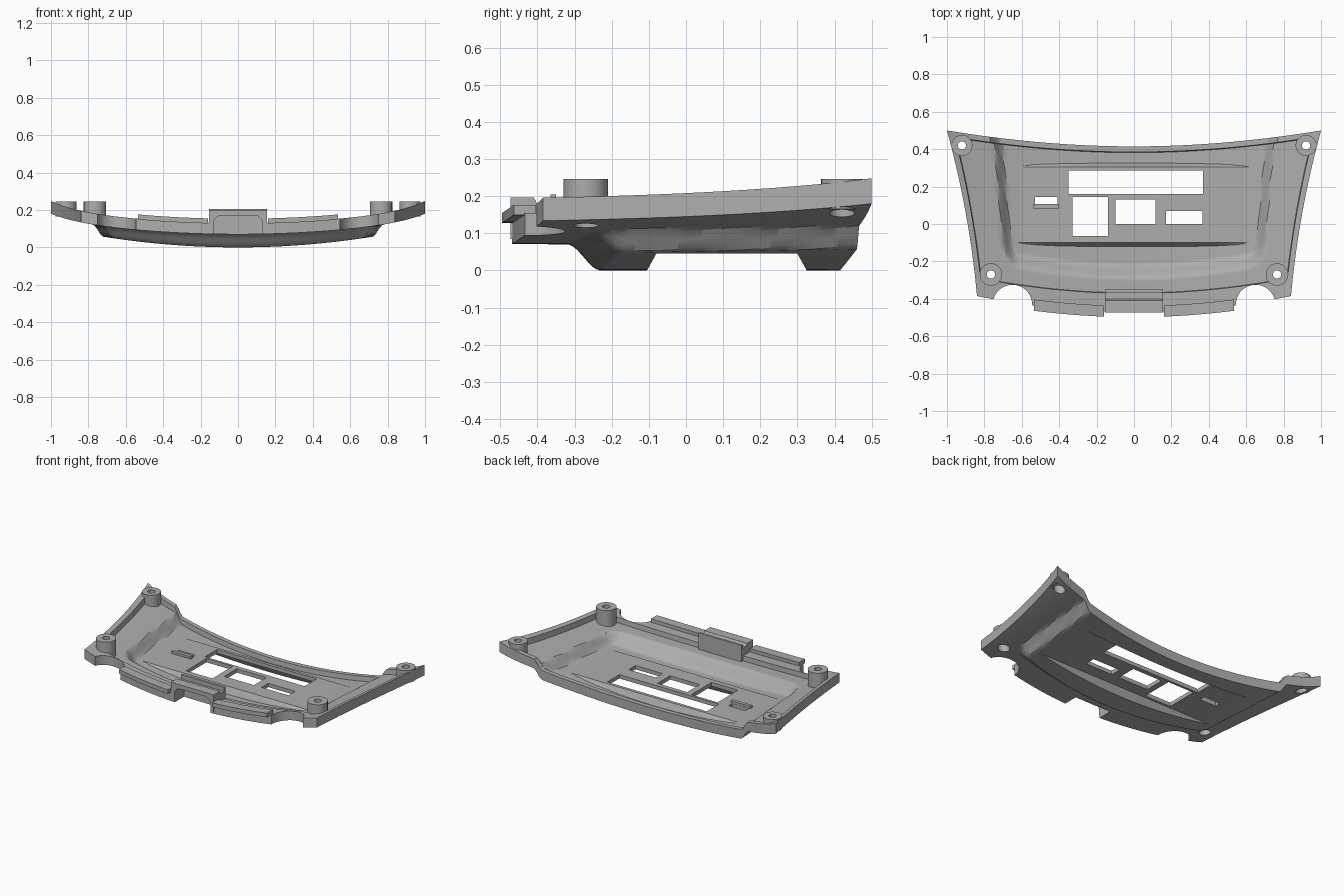
import bpy, bmesh, math
from mathutils import Matrix

cube = bpy.data.objects.get("Cube")
if cube:
    bpy.data.objects.remove(cube)

grey = bpy.data.materials.new("plain_grey")
grey.use_nodes = True
COLOUR = (0.42, 0.42, 0.42, 1)
grey.diffuse_color = COLOUR
grey.node_tree.nodes["Principled BSDF"].inputs["Base Color"].default_value = COLOUR


def make_object(name, bm):
    bmesh.ops.recalc_face_normals(bm, faces=bm.faces)
    mesh = bpy.data.meshes.new(name)
    bm.to_mesh(mesh)
    bm.free()
    mesh.materials.append(grey)
    ob = bpy.data.objects.new(name, mesh)
    bpy.context.scene.collection.objects.link(ob)
    return ob


def loft(bm, sections):
    """Closed solid through matching rings of points."""
    rings = [[bm.verts.new(p) for p in s] for s in sections]
    n = len(rings[0])
    for a, b in zip(rings, rings[1:]):
        for i in range(n):
            j = (i + 1) % n
            bm.faces.new((a[i], a[j], b[j], b[i]))
    bm.faces.new(rings[0][::-1])
    bm.faces.new(rings[-1])


def box(bm, x0, x1, y0, y1, z0, z1):
    loft(bm, [[(x, y0, z0), (x, y1, z0), (x, y1, z1), (x, y0, z1)] for x in (x0, x1)])


def cylinder(bm, x, y, r, z0, z1):
    bmesh.ops.create_cone(bm, cap_ends=True, segments=40, radius1=r, radius2=r,
                          depth=z1 - z0, matrix=Matrix.Translation((x, y, (z0 + z1) / 2)))


def lerp(a, b, t):
    return a + (b - a) * t


def spaced(a, b, n):
    return [lerp(a, b, i / (n - 1)) for i in range(n)]


# Outline and height rules of the shell
def front_edge(x):
    return -0.47 + 0.12 * x * x


def back_edge(x):
    return 0.415 + 0.085 * x * x


def half_width(y):
    s = (y + 0.38) / 0.88
    return 0.84 + 0.08 * s + 0.08 * s * s


def pan_height(x):
    return 0.11 * x * x


def flange_height(x):
    return 0.07 + 0.08 * x * x + 0.03 * x ** 8


def base_height(x, y, grow):
    """Underside height: curved pan blending up to the flange."""
    side = (abs(x) - (0.65 + 0.085 * (y + 0.13)) - grow) / 0.055 + 0.4
    front = (-0.21 + 0.15 * x * x - y - grow) / 0.09 + 0.4
    d = min(1, max(0, math.hypot(max(side, 0), max(front, 0)) - 0.4))
    return lerp(pan_height(x), flange_height(x), d * d * (3 - 2 * d))


# Shell: upper and lower skins joined round the border, with a raised rim
half = [0.967, 1.0]
us = [-u for u in half[::-1]] + spaced(-0.963, 0.963, 116) + half
vs = spaced(0, 0.112, 7) + spaced(0.115, 0.962, 84) + [0.966, 1]
bm = bmesh.new()
lower, upper = [], []
for v in vs:
    low_row, up_row = [], []
    for u in us:
        y = lerp(front_edge(0.84 * u), back_edge(u), v)
        x = u * half_width(y)
        low = base_height(x, y, 0.02)
        rim = abs(u) > 0.965 or v > 0.964 or v < 0.113
        up = low + 0.06 + 0.008 * x ** 8 if rim else base_height(x, y, 0) + 0.028
        low_row.append(bm.verts.new((x, y, low)))
        up_row.append(bm.verts.new((x, y, up)))
    lower.append(low_row)
    upper.append(up_row)
for g in (lower, upper):
    for a, b in zip(g, g[1:]):
        for i in range(len(us) - 1):
            bm.faces.new((a[i], a[i + 1], b[i + 1], b[i]))


def border(g):
    return (g[0] + [r[-1] for r in g[1:]] + g[-1][-2::-1]
            + [r[0] for r in g[-2:0:-1]])


lo, hi = border(lower), border(upper)
for i in range(len(lo)):
    j = (i + 1) % len(lo)
    bm.faces.new((lo[i], lo[j], hi[j], hi[i]))
shell = make_object("panel_shell", bm)

SCREWS = [(s * x, y, r) for s in (-1, 1) for x, y, r in ((0.92, 0.42, 0.056), (0.765, -0.27, 0.06))]

# Solids joined to the shell: flat instrument slab, screw posts, front hood
add = bmesh.new()
loft(add, [[(x, -0.13, pan_height(x) + 0.01), (x, 0.335, pan_height(x) + 0.01),
            (x, 0.305, 0.07), (x, -0.10, 0.07)] for x in spaced(-0.62, 0.62, 25)])
for x, y, r in SCREWS:
    cylinder(add, x, y, r, flange_height(x) + 0.012, 0.246)
hood = [(-0.472, 0.085), (-0.472, 0.197), (-0.41, 0.197), (-0.40, 0.178),
        (-0.365, 0.178), (-0.365, 0.205), (-0.35, 0.205), (-0.35, 0.085)]
loft(add, [[(x, y, z) for y, z in hood] for x in (-0.155, 0.155)])
add_ob = make_object("joined_solids", add)

# First cutters: underside recess, countersinks, arch below the hood
cut_a = bmesh.new()
recess = [(-0.105, -0.1), (-0.105, 0.0), (-0.08, 0.045), (0.30, 0.045), (0.325, 0.0), (0.325, -0.1)]
loft(cut_a, [[(x, y, z) for y, z in recess] for x in (-0.68, 0.68)])
for x, y, r in SCREWS:
    cylinder(cut_a, x, y, 0.034, 0, flange_height(x) + 0.045)
arch = [(-0.13, -0.1), (0.13, -0.1)]
for cx, start in ((0.09, 0), (-0.09, 90)):
    for k in range(5):
        a = math.radians(start + k * 22.5)
        arch.append((cx + 0.04 * math.cos(a), 0.13 + 0.04 * math.sin(a)))
loft(cut_a, [[(x, y, z) for x, z in arch] for y in (-0.6, -0.372)])
cut_a_ob = make_object("cutter_under", cut_a)

# Second cutters: windows, screw holes, rounded corner notches
cut_b = bmesh.new()
WINDOWS = [(-0.35, 0.37, 0.16, 0.285), (-0.33, -0.14, -0.065, 0.145),
           (-0.10, 0.115, 0.0, 0.13), (0.17, 0.365, 0.0, 0.07),
           (-0.53, -0.41, 0.107, 0.145)]
for x0, x1, y0, y1 in WINDOWS:
    box(cut_b, x0, x1, y0, y1, -0.2, 0.4)
for x, y, r in SCREWS:
    cylinder(cut_b, x, y, 0.022, -0.2, 0.5)
for s in (-1, 1):
    cylinder(cut_b, s * 0.65, -0.43, 0.105, -0.2, 0.5)
cut_b_ob = make_object("cutter_through", cut_b)

bpy.context.view_layer.objects.active = shell
shell.select_set(True)
for op, tool in (("UNION", add_ob), ("DIFFERENCE", cut_a_ob), ("DIFFERENCE", cut_b_ob)):
    mod = shell.modifiers.new(tool.name, "BOOLEAN")
    mod.operation, mod.object, mod.solver = op, tool, "EXACT"
    bpy.ops.object.modifier_apply(modifier=mod.name)
for tool in (add_ob, cut_a_ob, cut_b_ob):
    bpy.data.objects.remove(tool)
bpy.ops.object.shade_smooth_by_angle(angle=math.radians(28))

# Front lips that overhang the front edge
for name, s in (("left_lip", 1), ("right_lip", -1)):
    bm = bmesh.new()
    rings = []
    for x in spaced(0.16, 0.535, 10):
        y, z = front_edge(x), flange_height(x) + 0.06
        rings.append([(s * x, y - 0.028, z - 0.004), (s * x, y + 0.032, z - 0.004),
                      (s * x, y + 0.032, z + 0.023), (s * x, y - 0.028, z + 0.023)])
    loft(bm, rings)
    make_object(name, bm)

# Small ledge beside the narrow slot
bm = bmesh.new()
box(bm, -0.54, -0.40, 0.083, 0.106, 0.06, 0.085)
make_object("slot_ledge", bm)
